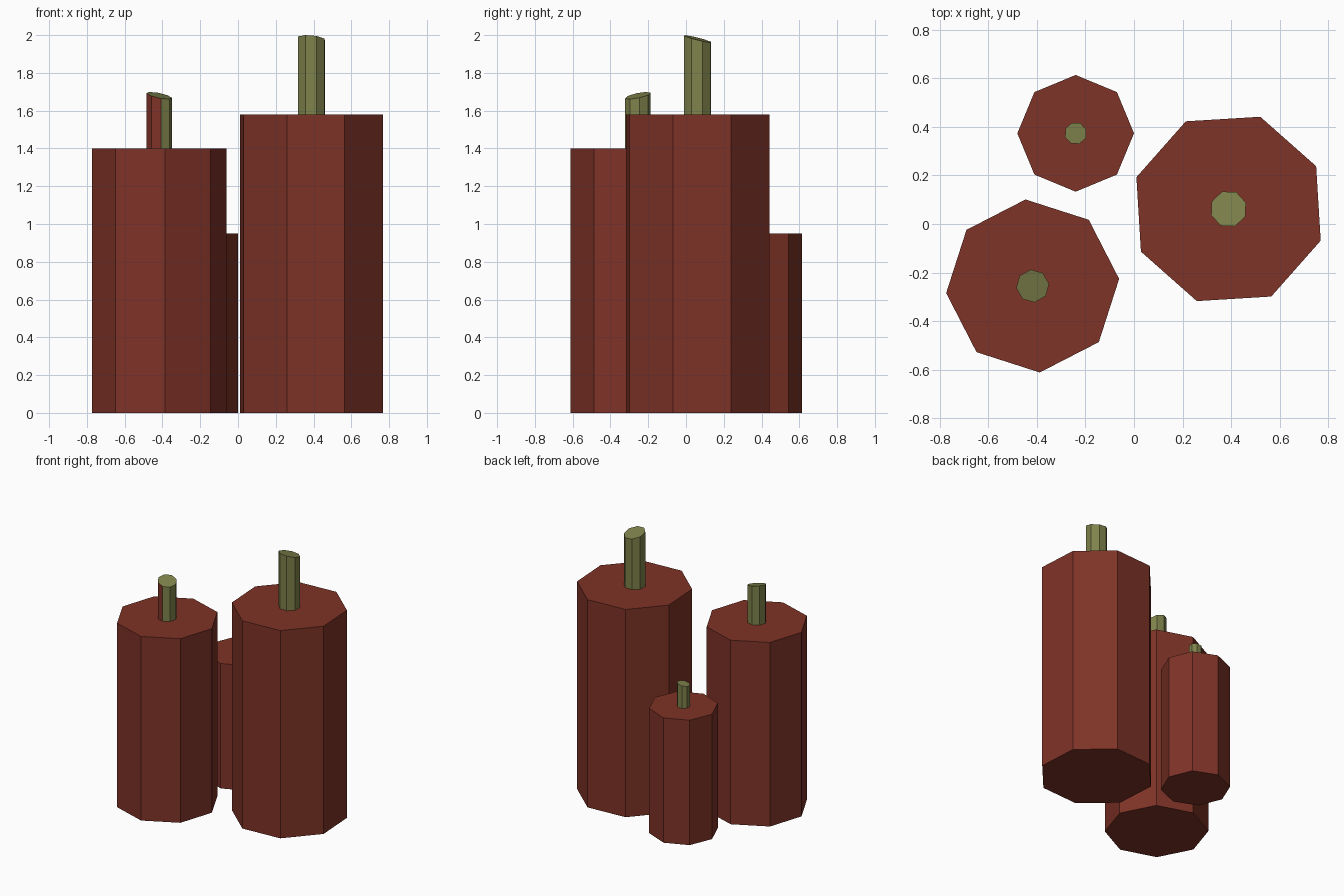
import bpy, bmesh
from math import cos, sin, radians

if "Cube" in bpy.data.objects:
    bpy.data.objects.remove(bpy.data.objects["Cube"])


def material(name, color):
    m = bpy.data.materials.new(name)
    m.diffuse_color = color
    m.use_nodes = True
    m.node_tree.nodes["Principled BSDF"].inputs["Base Color"].default_value = m.diffuse_color
    return m


wax = material("red_wax", (0.21, 0.033, 0.02, 1))
cord = material("green_cord", (0.21, 0.225, 0.07, 1))


def prism(name, center, radius, turn, z0, z1, mats, slope=(0, 0), alt_sides=()):
    """Eight-sided prism; slope tilts the top, alt_sides use the second material."""
    bm = bmesh.new()
    low, high = [], []
    for i in range(8):
        a = radians(turn + 45 * i)
        dx, dy = radius * cos(a), radius * sin(a)
        x, y = center[0] + dx, center[1] + dy
        low.append(bm.verts.new((x, y, z0)))
        high.append(bm.verts.new((x, y, z1 + slope[0] * dx + slope[1] * dy)))
    bm.faces.new(low[::-1])
    bm.faces.new(high)
    for i in range(8):
        j = (i + 1) % 8
        f = bm.faces.new((low[i], low[j], high[j], high[i]))
        f.material_index = 1 if i in alt_sides else 0
    mesh = bpy.data.meshes.new(name)
    bm.to_mesh(mesh)
    bm.free()
    for m in mats:
        mesh.materials.append(m)
    bpy.context.collection.objects.link(bpy.data.objects.new(name, mesh))


# size, centre, body (radius, turn, height), wick (radius, turn, top, slope, wax-coloured sides)
candles = [
    ("large", (0.389, 0.062), (0.401, 26, 1.58), (0.076, 20, 1.98, (-0.09, -0.25), ())),
    ("medium", (-0.417, -0.255), (0.357, 4.7, 1.40), (0.068, 7, 1.68, (-0.2, 0.2), (4, 5))),
    ("small", (-0.24, 0.373), (0.24, 0, 0.95), (0.046, 20, 1.12, (0.17, 0.08), ())),
]
for size, c, (r, turn, h), (wr, wturn, top, slope, red) in candles:
    prism(size + "_candle_body", c, r, turn, 0, h, [wax])
    prism(size + "_candle_wick", c, wr, wturn, h, top, [cord, wax], slope, red)
